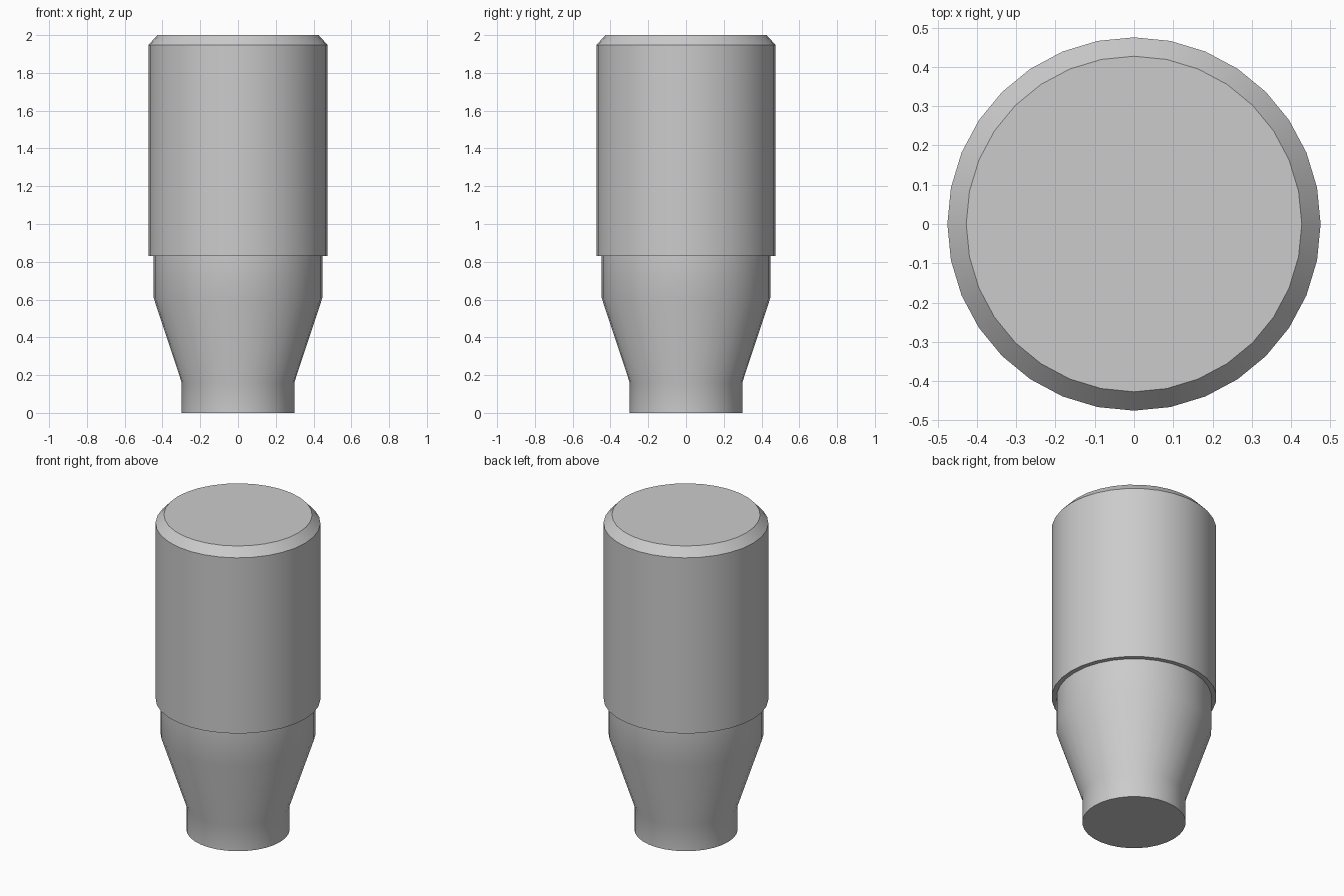
import bpy
import bmesh
import math

cube = bpy.data.objects.get("Cube")
if cube:
    bpy.data.objects.remove(cube, do_unlink=True)

SIDES = 32

grey = bpy.data.materials.new("plain grey")
grey.use_nodes = True
colour = (0.6, 0.6, 0.6, 1.0)
grey.diffuse_color = colour
grey.node_tree.nodes["Principled BSDF"].inputs["Base Color"].default_value = colour


def turned_part(name, profile):
    """Revolve a (radius, height) profile around z and cap both ends."""
    bm = bmesh.new()
    rings = []
    for radius, z in profile:
        rings.append([bm.verts.new((radius * math.cos(math.tau * i / SIDES),
                                    radius * math.sin(math.tau * i / SIDES), z))
                      for i in range(SIDES)])
    for low, high in zip(rings, rings[1:]):
        for i in range(SIDES):
            j = (i + 1) % SIDES
            bm.faces.new((low[i], low[j], high[j], high[i]))
    bm.faces.new(rings[0][::-1])
    bm.faces.new(rings[-1])
    mesh = bpy.data.meshes.new(name)
    bm.to_mesh(mesh)
    bm.free()
    mesh.materials.append(grey)
    obj = bpy.data.objects.new(name, mesh)
    bpy.context.collection.objects.link(obj)
    bpy.ops.object.select_all(action="DESELECT")
    obj.select_set(True)
    bpy.context.view_layer.objects.active = obj
    bpy.ops.object.shade_smooth_by_angle(angle=math.radians(30))
    return obj


# One turned body: neck, flared cone, collar, stepped barrel and chamfered top
turned_part("stepped_body", [
    (0.298, 0.0), (0.298, 0.16),
    (0.447, 0.61), (0.447, 0.83),
    (0.475, 0.83), (0.475, 1.947),
    (0.427, 2.0),
])
